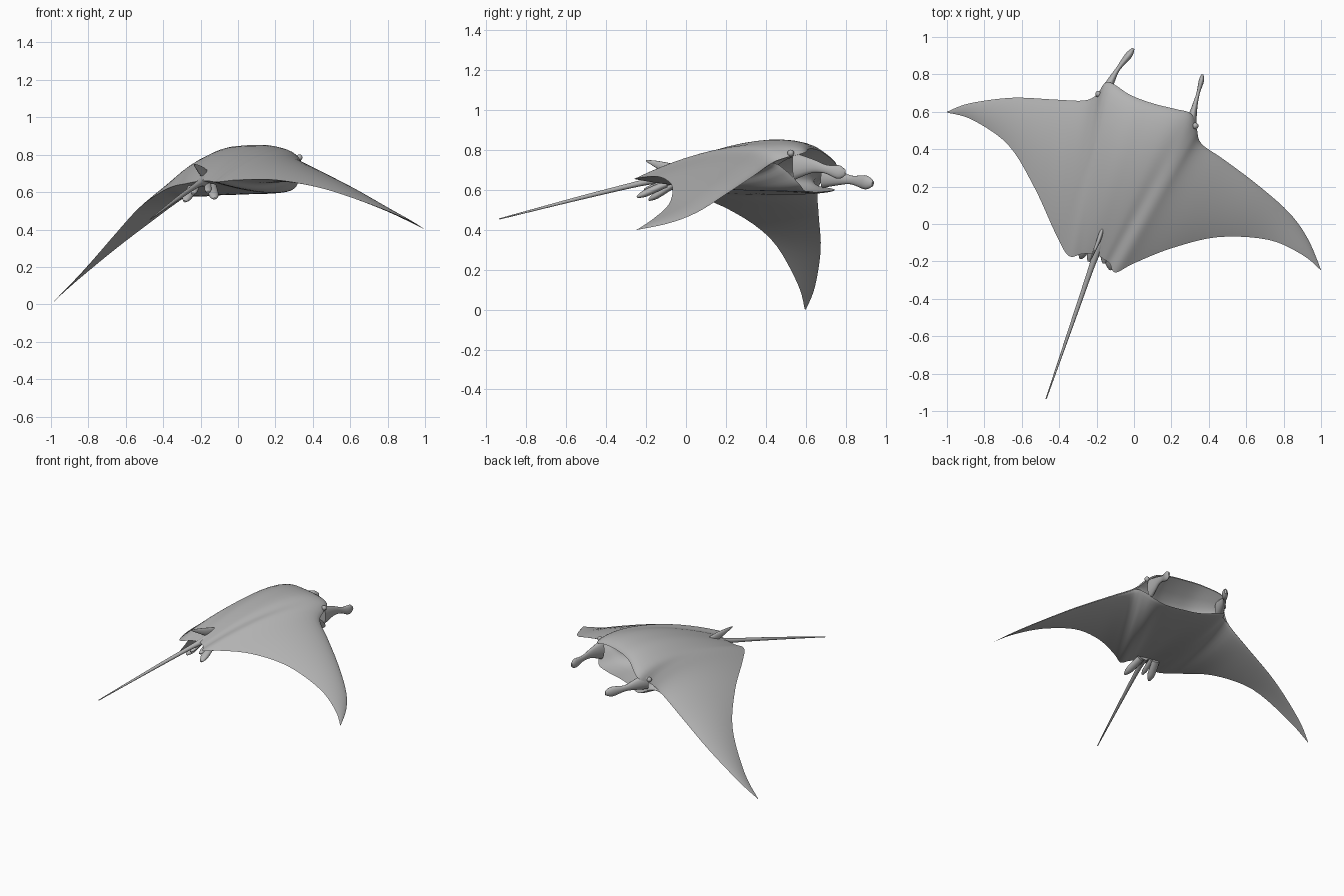
import bpy, bmesh, math
from mathutils import Vector

cube = bpy.data.objects.get("Cube")
if cube:
    bpy.data.objects.remove(cube)

grey = bpy.data.materials.new("plain grey")
grey.use_nodes = True
colour = (0.45, 0.45, 0.45, 1)
grey.diffuse_color = colour
grey.node_tree.nodes["Principled BSDF"].inputs["Base Color"].default_value = colour


def spline(keys, steps):
    """Smooth path through the given keys."""
    keys = [Vector(k) for k in keys]
    out = []
    for i in range(len(keys) - 1):
        a, b = keys[max(i - 1, 0)], keys[i]
        c, d = keys[i + 1], keys[min(i + 2, len(keys) - 1)]
        for s in range(steps):
            t = s / steps
            out.append(b + (c - a) * (t / 2)
                       + (a * 2 - b * 5 + c * 4 - d) * (t * t / 2)
                       + (b * 3 - a - c * 3 + d) * (t ** 3 / 2))
    return out + [keys[-1]]


def ease(values, steps):
    """Smooth run of non-negative numbers through the given values."""
    return [max(v.x, 0) for v in spline([(n, 0, 0) for n in values], steps)]


def loft(name, loops):
    """Skin closed loops of equal length and cap both ends."""
    bm = bmesh.new()
    rings = [[bm.verts.new(p) for p in loop] for loop in loops]
    n = len(rings[0])
    for r, q in zip(rings, rings[1:]):
        for i in range(n):
            j = (i + 1) % n
            bm.faces.new((r[i], r[j], q[j], q[i]))
    bm.faces.new(rings[0])
    bm.faces.new(rings[-1])
    bmesh.ops.remove_doubles(bm, verts=bm.verts, dist=0.0004)
    bmesh.ops.recalc_face_normals(bm, faces=bm.faces)
    finish(name, bm)


def finish(name, bm):
    mesh = bpy.data.meshes.new(name)
    bm.to_mesh(mesh)
    bm.free()
    mesh.materials.append(grey)
    ob = bpy.data.objects.new(name, mesh)
    bpy.context.collection.objects.link(ob)
    bpy.ops.object.select_all(action="DESELECT")
    ob.select_set(True)
    bpy.context.view_layer.objects.active = ob
    bpy.ops.object.shade_smooth_by_angle(angle=math.radians(60))


def limb(name, path, radii, side, flat, sides=14):
    """Tapered tube; radii run along the side vector, flat scales the other way."""
    points = spline(path, 6)
    sizes = ease(radii, 6)
    loops = []
    for i, p in enumerate(points):
        along = (points[min(i + 1, len(points) - 1)] - points[max(i - 1, 0)]).normalized()
        u = Vector(side)
        u = (u - along * u.dot(along)).normalized()
        v = along.cross(u)
        loops.append([p + (u * math.cos(a) + v * math.sin(a) * flat) * max(sizes[i], 0.001)
                      for a in (2 * math.pi * k / sides for k in range(sides))])
    loft(name, loops)


# Body and wings: leading edge, trailing edge, mouth opening and belly from tip to tip
leading = [(-1, .6, 0), (-.88, .645, .11), (-.65, .675, .3), (-.42, .665, .475),
           (-.27, .66, .59), (-.2, .69, .66), (-.14, .76, .715), (-.02, .69, .785),
           (.1, .645, .805), (.22, .615, .805), (.305, .59, .785), (.335, .51, .765),
           (.36, .43, .735), (.48, .345, .675), (.66, .21, .585), (.83, .06, .49),
           (.93, -.08, .435), (1, -.245, .4)]
trailing = [(-1, .596, 0), (-.86, .555, .14), (-.67, .42, .36), (-.53, .19, .515),
            (-.42, -.05, .595), (-.35, -.17, .63), (-.28, -.16, .645), (-.23, -.16, .655),
            (-.19, -.17, .66), (-.16, -.19, .66), (-.13, -.21, .655), (-.1, -.26, .655),
            (0, -.21, .665), (.2, -.13, .665), (.45, -.07, .62), (.72, -.085, .53),
            (.9, -.165, .455), (1, -.248, .4)]
gape = [0] * 5 + [.2, .5, .85, .92, .9, .7, .3] + [0] * 6
belly = [.02] * 4 + [.04, .05, .04, .02, .02, .02, .04, .07, .07, .04] + [.02] * 4

CHORD, MOUTH, STEPS = 18, 9, 5
sections = []
for lip, tail, g, depth in zip(spline(leading, STEPS), spline(trailing, STEPS),
                               ease(gape, STEPS), ease(belly, STEPS)):
    low = lip + Vector((0, -.025, -.23)) * g
    chord = (tail - lip).length
    stations = [(1 - math.cos(math.pi * k / CHORD)) / 2 for k in range(CHORD + 1)]

    def skin(start, t, height):
        bulge = 3 * t ** .65 * (1 - t) * height * chord
        return start.lerp(tail, t) + Vector((0, 0, bulge))

    loop = [skin(lip, t, .1) for t in reversed(stations)]
    for k in range(1, MOUTH):
        a = k / MOUTH
        loop.append(lip.lerp(low, a) + (tail - lip) * (.28 * g * math.sin(math.pi * a) ** .6))
    loop += [skin(low, t, -depth) for t in stations[:-1]]
    sections.append(loop)
loft("body_and_wings", sections)

# Paddle-shaped head fins beside the mouth
limb("right_head_fin", [(-.16, .69, .67), (-.12, .77, .66), (-.085, .83, .65),
                        (-.03, .9, .638), (-.004, .937, .632)],
     [.06, .036, .022, .035, .014], (0, 0, 1), .55)
limb("left_head_fin", [(.305, .54, .72), (.325, .63, .72), (.343, .7, .705),
                       (.36, .765, .69), (.366, .799, .688)],
     [.07, .036, .022, .034, .014], (0, 0, 1), .42)

# Eyes on the sides of the head
for name, spot in (("right_eye", (-.19, .695, .69)), ("left_eye", (.328, .525, .785))):
    bm = bmesh.new()
    bmesh.ops.create_uvsphere(bm, u_segments=16, v_segments=10, radius=.017)
    bmesh.ops.translate(bm, verts=bm.verts, vec=spot)
    finish(name, bm)

# Whip tail and dorsal fin
limb("tail", [(-.18, -.1, .66), (-.22, -.21, .638), (-.33, -.53, .56), (-.47, -.935, .455)],
     [.03, .016, .01, .003], (1, 0, 0), 1)
limb("dorsal_fin", [(-.17, -.03, .69), (-.19, -.09, .708), (-.215, -.15, .73), (-.235, -.2, .747)],
     [.03, .028, .017, .004], (0, 0, 1), .4)

# Pelvic fins and claspers under the tail root
lobes = (("right_pelvic_fin", (-.24, -.06, .63), (-.285, -.185, .55), .026),
         ("right_clasper", (-.22, -.08, .64), (-.24, -.2, .59), .018),
         ("left_pelvic_fin", (-.14, -.1, .63), (-.125, -.245, .565), .026),
         ("left_clasper", (-.16, -.1, .64), (-.16, -.21, .6), .018))
for name, root, tip, size in lobes:
    middle = Vector(root).lerp(Vector(tip), .7)
    limb(name, [root, middle, tip], [size, size, .008], (1, 0, 0), .7)
